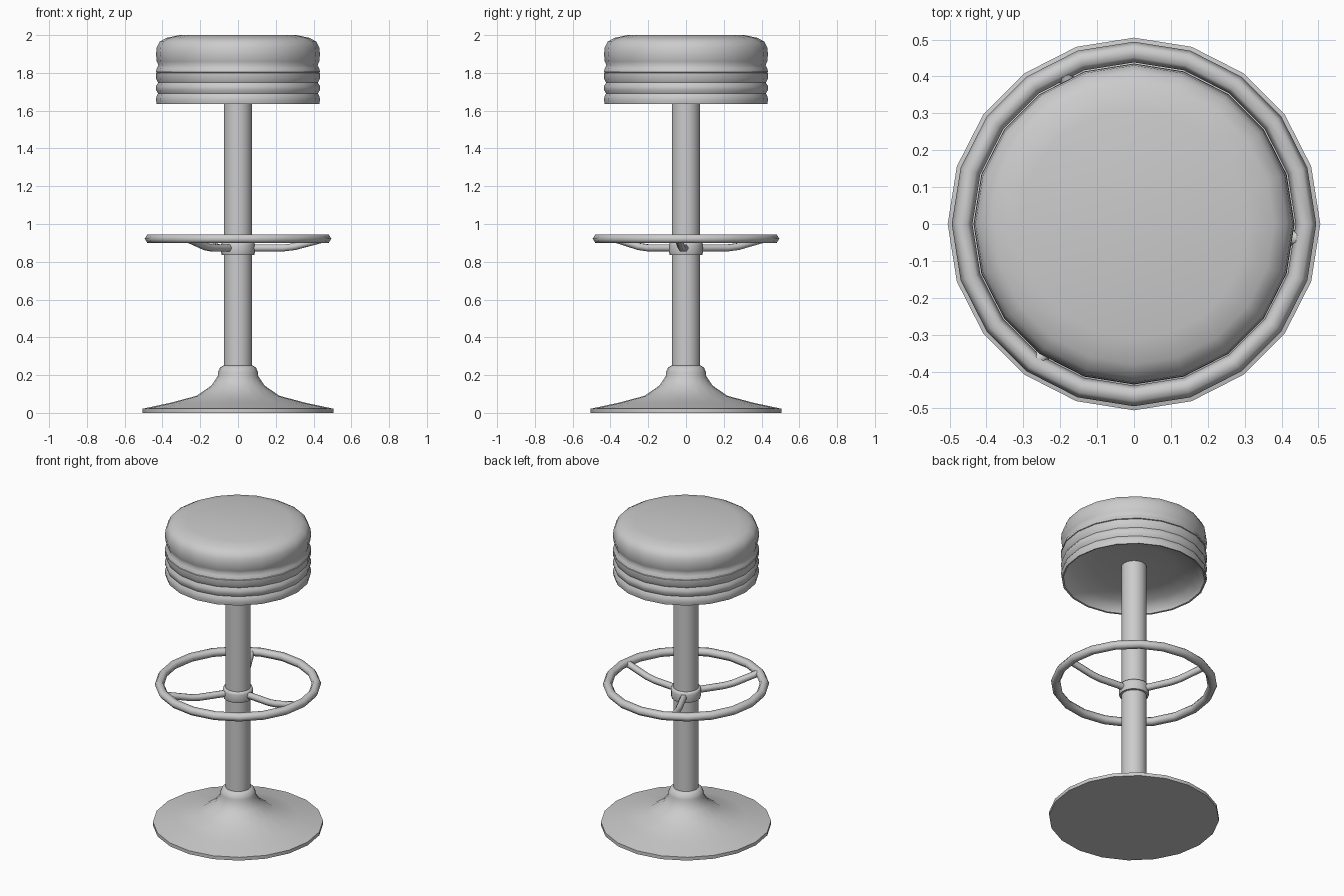
import bpy, bmesh
from math import sin, cos, pi, radians
from mathutils import Vector

if "Cube" in bpy.data.objects:
    bpy.data.objects.remove(bpy.data.objects["Cube"])


def finish(name, bm, angle):
    bmesh.ops.remove_doubles(bm, verts=bm.verts, dist=0.0002)
    bmesh.ops.recalc_face_normals(bm, faces=bm.faces)
    me = bpy.data.meshes.new(name)
    bm.to_mesh(me)
    bm.free()
    ob = bpy.data.objects.new(name, me)
    bpy.context.collection.objects.link(ob)
    bpy.ops.object.select_all(action='DESELECT')
    ob.select_set(True)
    bpy.context.view_layer.objects.active = ob
    bpy.ops.object.shade_smooth_by_angle(angle=radians(angle))
    return ob


def bridge(bm, rings, closed=False):
    pairs = list(zip(rings, rings[1:] + rings[:1]))
    for a, b in pairs if closed else pairs[:-1]:
        n = len(a)
        for i in range(n):
            j = (i + 1) % n
            bm.faces.new((a[i], a[j], b[j], b[i]))


def lathe(name, profile, sides=20, angle=40, closed=False):
    """Revolve (radius, z) points; open profiles get flat end caps."""
    bm = bmesh.new()
    rings = [[bm.verts.new((r * cos(2 * pi * i / sides), r * sin(2 * pi * i / sides), z))
              for i in range(sides)] for r, z in profile]
    bridge(bm, rings, closed)
    if not closed:
        bm.faces.new(rings[0])
        bm.faces.new(rings[-1])
    return finish(name, bm, angle)


def tube(name, path, radius, sides=6):
    """Round bar along a path lying in a vertical plane."""
    bm = bmesh.new()
    rings = []
    for k, p in enumerate(path):
        t = (path[min(k + 1, len(path) - 1)] - path[max(k - 1, 0)]).normalized()
        u = t.cross(Vector((0, 0, 1))).normalized()
        v = u.cross(t)
        rings.append([bm.verts.new(p + radius * (u * cos(2 * pi * i / sides) + v * sin(2 * pi * i / sides)))
                      for i in range(sides)])
    bridge(bm, rings)
    bm.faces.new(rings[0])
    bm.faces.new(rings[-1])
    return finish(name, bm, 65)


# Flared pedestal foot
lathe("base", [(0.505, 0), (0.505, 0.022), (0.36, 0.053), (0.22, 0.09), (0.14, 0.145),
               (0.107, 0.195), (0.107, 0.213), (0.095, 0.24), (0.076, 0.252)], angle=45)

# Central column
lathe("column", [(0.075, 0.2), (0.075, 1.73)])

# Ribbed band under the cushion, recessed underneath
lathe("seat_band", [(0.07, 1.72), (0.25, 1.715), (0.36, 1.695), (0.41, 1.66), (0.42, 1.637),
                    (0.43, 1.635), (0.434, 1.655), (0.432, 1.675), (0.423, 1.69),
                    (0.434, 1.71), (0.434, 1.73), (0.423, 1.748), (0.434, 1.77),
                    (0.434, 1.80), (0.42, 1.805)], angle=50)

# Padded cushion
lathe("seat_cushion", [(0.42, 1.80), (0.435, 1.805), (0.43, 1.825), (0.421, 1.84), (0.43, 1.86),
                       (0.434, 1.90), (0.43, 1.935), (0.415, 1.965), (0.38, 1.985), (0.31, 2.0)], angle=60)

# Footrest collar
lathe("footrest_collar", [(0.074, 0.835), (0.086, 0.837), (0.09, 0.85), (0.09, 0.89),
                          (0.086, 0.902), (0.074, 0.905)], angle=60)

# Footrest ring with six-sided section
lathe("footrest_ring", [(0.466 + 0.028 * cos(i * pi / 3), 0.922 + 0.026 * sin(i * pi / 3))
                        for i in range(6)], angle=65, closed=True)

# Three bent spokes
for n in range(3):
    a = radians(-5 + 120 * n)
    tube(f"footrest_spoke_{n + 1}",
         [Vector((r * cos(a), r * sin(a), z))
          for r, z in ((0.06, 0.873), (0.24, 0.873), (0.30, 0.88), (0.46, 0.922))], 0.021)
